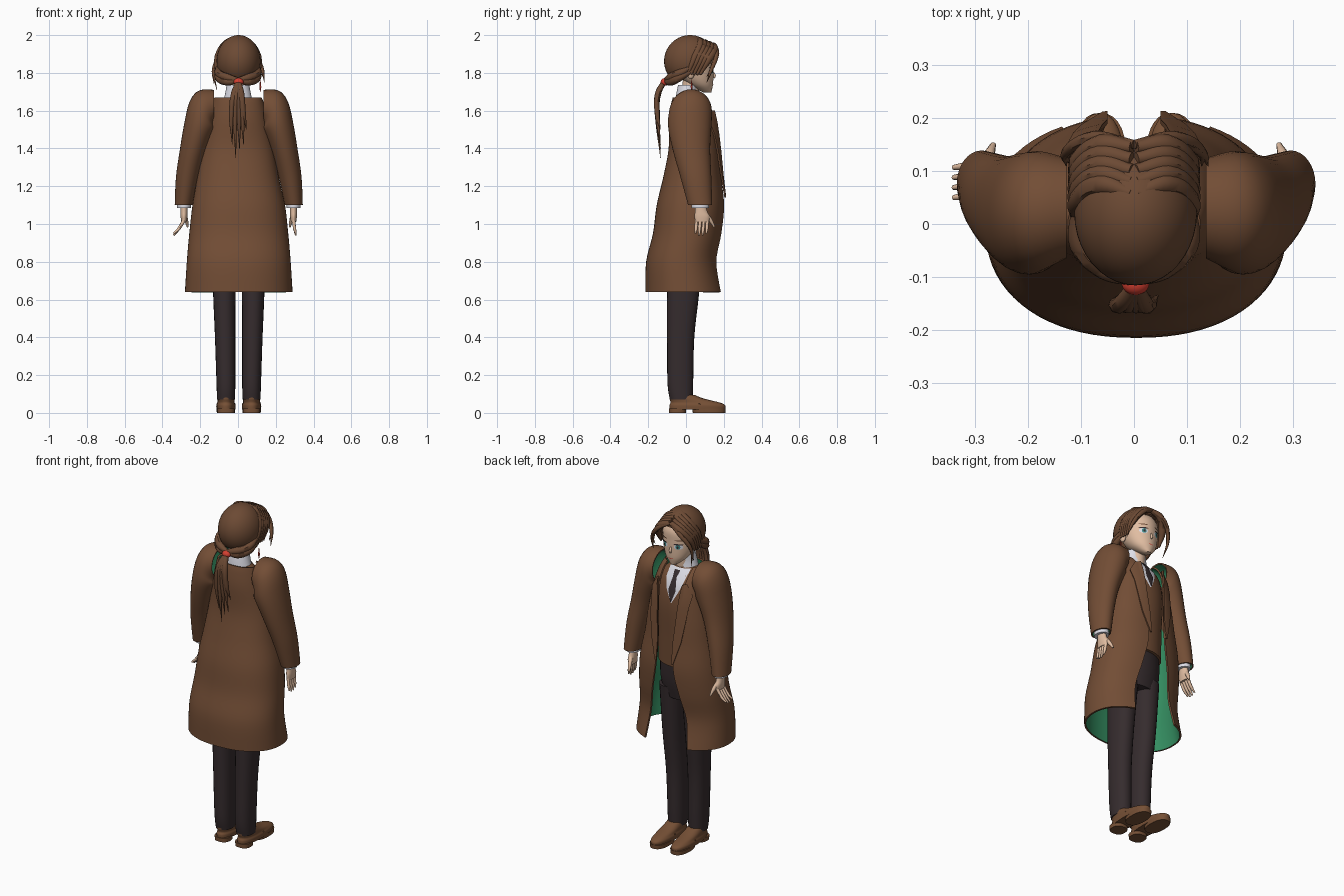
import bpy, bmesh
from math import sin, cos, pi, asin, radians
from mathutils import Vector
from mathutils.bvhtree import BVHTree

if "Cube" in bpy.data.objects:
    bpy.data.objects.remove(bpy.data.objects["Cube"], do_unlink=True)

parts = []


def material(name, r, g, b):
    mat = bpy.data.materials.new(name)
    mat.use_nodes = True
    mat.diffuse_color = (r, g, b, 1)
    mat.node_tree.nodes["Principled BSDF"].inputs["Base Color"].default_value = (r, g, b, 1)
    return mat


brown = material("coat brown", .17, .075, .036)
hair_brown = material("hair brown", .15, .068, .034)
green = material("lining green", .035, .27, .12)
charcoal = material("trouser charcoal", .036, .025, .027)
skin = material("skin", .75, .51, .36)
white = material("shirt white", .75, .75, .82)
red = material("band red", .66, .05, .03)
leather = material("shoe leather", .18, .08, .036)
teal = material("eye teal", .05, .25, .24)


def smooth_rows(rows, steps=5):
    """Catmull-Rom interpolation of a table of cross-sections."""
    out = []
    for i in range(len(rows) - 1):
        a, b, c, d = (rows[min(max(k, 0), len(rows) - 1)] for k in range(i - 1, i + 3))
        for s in range(steps):
            t = s / steps
            out.append([q + t / 2 * (r - p + t * (2 * p - 5 * q + 4 * r - u + t * (3 * (q - r) + u - p)))
                        for p, q, r, u in zip(a, b, c, d)])
    return out + [list(rows[-1])]


def add_object(name, verts, faces, mats, thickness=0):
    mesh = bpy.data.meshes.new(name)
    mesh.from_pydata(verts, [], faces)
    for m in mats:
        mesh.materials.append(m)
    obj = bpy.data.objects.new(name, mesh)
    bpy.context.collection.objects.link(obj)
    if thickness:
        mod = obj.modifiers.new("thickness", "SOLIDIFY")
        mod.thickness, mod.offset = thickness, -1
        mod.material_offset = len(mats) - 1
    parts.append(obj)
    return obj


def skin_rings(name, rings, mats, closed=True, caps=True, flip=False, thickness=0):
    n = len(rings[0])
    verts = [p for ring in rings for p in ring]
    faces = []
    for i in range(len(rings) - 1):
        for j in range(n if closed else n - 1):
            k = (j + 1) % n
            faces.append((i * n + j, i * n + k, (i + 1) * n + k, (i + 1) * n + j))
    if caps:
        faces += [tuple(reversed(range(n))), tuple(range(len(verts) - n, len(verts)))]
    if flip:
        faces = [f[::-1] for f in faces]
    return add_object(name, verts, faces, mats, thickness)


def loft(name, rows, mats, n=32, power=1.0, caps=True, thickness=0, steps=5):
    """Stack of horizontal sections: z, centre x, centre y, radius x, radius y, front gap."""
    is_open = len(rows[0]) > 5
    rings = []
    for z, cx, cy, rx, ry, *gap in smooth_rows(rows, steps):
        end = pi - asin(min(1, gap[0] / rx) ** (1 / power)) if is_open else pi
        ring = []
        for j in range(n + 1 if is_open else n):
            t = -end + 2 * end * j / n
            bend = lambda v: abs(v) ** power * (1 if v > 0 else -1)
            ring.append((cx + rx * bend(sin(t)), cy - ry * bend(cos(t)), z))
        rings.append(ring)
    return skin_rings(name, rings, mats, not is_open, caps and not is_open, thickness=thickness)


def plate(name, rows, target, mat, lift=.004, thickness=0, cols=8):
    """Thin sheet laid on the front of a part. Rows run downward: z, x start, x end."""
    tree = BVHTree.FromPolygons([v.co for v in target.data.vertices],
                                [p.vertices for p in target.data.polygons])
    rings = []
    for z, x0, x1 in rows:
        ring = []
        for j in range(cols + 1):
            x = x0 + (x1 - x0) * j / cols
            hit = tree.ray_cast(Vector((x, 1, z)), Vector((0, -1, 0)))[0]
            if hit is None or hit.y < 0:
                hit = tree.find_nearest(Vector((x, .2, z)))[0]
            ring.append((x, hit.y + lift, z))
        rings.append(ring)
    return skin_rings(name, rings, [mat], False, False, thickness=thickness)


def oval(cx, cz, rx, rz, n=8):
    return [(cz + rz * cos(pi * i / n), cx - rx * sin(pi * i / n), cx + rx * sin(pi * i / n))
            for i in range(n + 1)]


def strand(name, points, size, mat, taper=(1, 1, .7, .1)):
    curve = bpy.data.curves.new(name, "CURVE")
    curve.dimensions = "3D"
    curve.bevel_depth, curve.bevel_resolution, curve.resolution_u = size, 2, 6
    curve.use_fill_caps = True
    spline = curve.splines.new("BEZIER")
    spline.bezier_points.add(len(points) - 1)
    for i, (bp, p) in enumerate(zip(spline.bezier_points, points)):
        bp.co = p
        bp.handle_left_type = bp.handle_right_type = "AUTO"
        bp.radius = taper[min(i, len(taper) - 1)]
    curve.materials.append(mat)
    obj = bpy.data.objects.new(name, curve)
    bpy.context.collection.objects.link(obj)
    parts.append(obj)


def ball(name, centre, radii, mat, cut=None, thickness=0):
    bm = bmesh.new()
    bmesh.ops.create_uvsphere(bm, u_segments=40, v_segments=28, radius=1)
    for v in bm.verts:
        v.co = Vector(c + r * q for c, r, q in zip(centre, radii, v.co))
    if cut:
        bmesh.ops.delete(bm, geom=[v for v in bm.verts if cut(v.co)], context="VERTS")
    bm.verts.index_update()
    add_object(name, [v.co[:] for v in bm.verts], [[v.index for v in f.verts] for f in bm.faces],
               [mat], thickness)
    bm.free()


# Open long coat with green lining
coat = loft("coat", [(.64, .004, -.005, .285, .21, .14), (.8, .004, -.018, .275, .193, .12),
                     (.95, .004, .01, .262, .185, .09), (1.1, .004, .025, .245, .18, .06),
                     (1.25, 0, .035, .215, .155, .06), (1.4, 0, .043, .19, .135, .07),
                     (1.55, 0, .035, .16, .125, .08), (1.63, 0, .02, .14, .1, .085),
                     (1.67, 0, 0, .125, .07, .085)], [brown, green], 64, .9, thickness=.01)

# Waistcoat, shirt front and tie
vest = loft("waistcoat", [(1.08, 0, .02, .15, .11), (1.25, 0, .03, .145, .105), (1.45, 0, .035, .15, .105),
                          (1.58, 0, .025, .14, .09), (1.64, 0, .01, .1, .065), (1.67, 0, .005, .06, .05)], [brown])
plate("shirt_front", [(1.655, -.065, .065), (1.6, -.06, .06), (1.54, -.04, .04), (1.47, -.003, .003)], vest, white)
plate("tie", [(1.645, -.018, .018), (1.61, -.012, .012), (1.54, -.024, .024), (1.475, -.003, .003)],
      vest, charcoal, .009)
loft("shirt_collar", [(1.64, 0, .005, .08, .062, .03), (1.69, 0, .005, .068, .056, .02),
                      (1.735, 0, .01, .06, .052, .02)], [white], thickness=.006)

# Trousers
loft("hips", [(.87, 0, 0, .13, .09), (.98, 0, .005, .15, .105), (1.12, 0, .015, .142, .1)], [charcoal])
for s, side in ((1, "left"), (-1, "right")):
    x = s * .068 + .004
    loft(side + "_trouser_leg", [(.07, x, -.025, .047, .06), (.16, x, -.03, .05, .068),
                                 (.4, x + s * .004, -.028, .054, .072), (.64, x + s * .008, -.015, .06, .085),
                                 (.93, x + s * .004, 0, .072, .095)], [charcoal], 24, .9)
    # Shoe with separate heel and sole
    loft(side + "_shoe", [(.018, x, .06, .05, .148), (.04, x, .06, .051, .148), (.055, x, .048, .046, .13),
                          (.075, x, .005, .044, .092), (.095, x, -.02, .04, .066)], [leather], 28, .85)
    loft(side + "_shoe_heel", [(0, x, -.045, .045, .045), (.024, x, -.045, .046, .046)], [leather], 24, .8, steps=1)
    loft(side + "_shoe_sole", [(0, x, .122, .048, .086), (.024, x, .122, .05, .088)], [leather], 28, .85, steps=1)
    strand(side + "_shoe_strap", [(x - .046, .07, .04), (x, .075, .062), (x + .046, .07, .04)], .01, leather, (1,))

    # Lapel folded along the coat edge
    edge = [(1.6, .08, .1), (1.54, .072, .135), (1.47, .066, .125), (1.38, .06, .115), (1.27, .05, .098), (1.14, .05, .06)]
    plate(side + "_lapel", [(z, *sorted((s * a, s * b))) for z, a, b in edge], coat, brown, .014, .009)

    # Full sleeve, open at the shoulder: centre, depth radius, width radius, tilt
    rings = []
    for cx, cy, cz, depth, width, tilt in smooth_rows([
            (.132, .03, 1.62, .095, .09, 90), (.178, .025, 1.6, .112, .108, 62), (.207, .02, 1.52, .115, .085, 25),
            (.24, .028, 1.4, .1, .07, 10), (.272, .052, 1.25, .082, .06, 4), (.292, .075, 1.1, .064, .047, 0)]):
        a = radians(tilt)
        rings.append([(s * (cx + width * sin(t) * cos(a)) + .004, cy + depth * cos(t), cz + width * sin(t) * sin(a))
                      for t in (2 * pi * j / 32 for j in range(32))])
    skin_rings(side + "_sleeve", rings, [brown, green], caps=False, flip=s < 0, thickness=.008)
    x = s * .29 + .004
    loft(side + "_shirt_cuff", [(1.085, x, .075, .036, .046), (1.16, x, .072, .036, .046)], [white], 24, steps=1)

    # Hand: wrist and palm, then fingers, spread wider on the right
    loft(side + "_palm", [(1.01, x, .085, .014, .036), (1.04, x, .085, .018, .04), (1.07, x, .08, .019, .032),
                          (1.12, x, .075, .02, .025)], [skin], 20)
    spread = .012 if s > 0 else .055
    for i in range(4):
        y = .056 + i * .019
        strand(side + "_finger", [(x, y, 1.02), (x + s * spread * .5, y - .003, .975),
                                  (x + s * spread, y - .006, .935 + abs(i - 1.5) * .01)], .0095, skin, (1, .9, .5))
    strand(side + "_thumb", [(x, .1, 1.06), (x - s * .012, .13, 1.02), (x - s * .02, .15, .985)], .011, skin, (1.1, 1, .5))

# Neck and head
loft("neck", [(1.6, 0, .015, .045, .045), (1.78, 0, .03, .045, .045)], [skin], 24, steps=1)
head = loft("head", [(1.695, 0, .115, .016, .018), (1.71, 0, .1, .038, .037), (1.74, 0, .077, .068, .066),
                     (1.785, 0, .055, .09, .09), (1.84, 0, .045, .1, .1), (1.9, 0, .04, .1, .1),
                     (1.96, 0, .035, .06, .065)], [skin], 40)
strand("nose", [(0, .135, 1.815), (0, .15, 1.785), (0, .146, 1.772)], .01, skin, (.3, .8, .5))
plate("mouth", oval(0, 1.737, .018, .002), head, red, .003)
for s, side in ((1, "left"), (-1, "right")):
    plate(side + "_eye_white", oval(s * .044, 1.812, .023, .015), head, white, .002)
    plate(side + "_iris", oval(s * .043, 1.812, .012, .014), head, teal, .004)
    plate(side + "_pupil", oval(s * .043, 1.811, .005, .007), head, charcoal, .006)
    plate(side + "_eyelash", oval(s * .046, 1.828, .025, .004), head, charcoal, .006)
    plate(side + "_eyebrow", oval(s * .046, 1.851, .024, .003), head, hair_brown, .004)
    ball(side + "_ear", (s * .1, .025, 1.8), (.014, .02, .032), skin)

    # Parted fringe swept to each temple
    for i in range(5):
        d = i * .017
        strand(side + "_fringe", [(s * .004, .145 - d * 1.3, 1.95 + d * .5), (s * .06, .15 - d * 1.1, 1.925 + d * .45),
                                  (s * .103, .115 - d, 1.865 + d * .3), (s * .113, .075 - d, 1.79)],
               .021, hair_brown, (.6, 1, 1, .3))
    # Hair gathered from the temple back into the tail
    for drop in (0, .022):
        strand(side + "_swept_lock", [(s * .108, .03, 1.83 - drop), (s * .1, -.04, 1.795 - drop),
                                      (s * .055, -.085, 1.775 - drop), (0, -.105, 1.762)], .022, hair_brown, (.5, 1, 1, .6))
for end_x, end_z in ((-.112, 1.71), (-.128, 1.745), (.14, 1.75), (.128, 1.78)):
    side = 1 if end_x > 0 else -1
    strand("loose_lock", [(0, .15, 1.95), (side * .075, .163, 1.905), (side * .128, .135, 1.82), (end_x, .11, end_z)],
           .011, hair_brown, (.8, 1.2, .9, .1))
strand("earring", [(.118, .03, 1.765), (.118, .03, 1.725), (.118, .03, 1.70)], .006, red, (.2, .9, .2))

# Hair cap with the face cut out
ball("hair_cap", (.003, .022, 1.862), (.116, .138, .138), hair_brown,
     lambda p: p.z < 1.765 or (p.y > -.01 and p.z < 1.805 + p.y * .75), .01)

# Tied tail
ball("hair_band", (.003, -.112, 1.752), (.026, .022, .02), red)
for mid_x, end_x, end_z in ((-.035, -.03, 1.42), (-.015, -.012, 1.35), (.005, .008, 1.4), (.022, .03, 1.42), (.03, .045, 1.5)):
    strand("tail_lock", [(.003, -.115, 1.755), (mid_x * .6, -.148, 1.69), (mid_x, -.152, 1.58), (end_x, -.135, end_z)],
           .015, hair_brown, (.9, 1.1, .9, .1))

# Turn everything into smooth meshes
bpy.ops.object.select_all(action="DESELECT")
for obj in parts:
    obj.select_set(True)
bpy.context.view_layer.objects.active = parts[0]
bpy.ops.object.convert(target="MESH")
bpy.ops.object.shade_smooth_by_angle(angle=radians(45))
